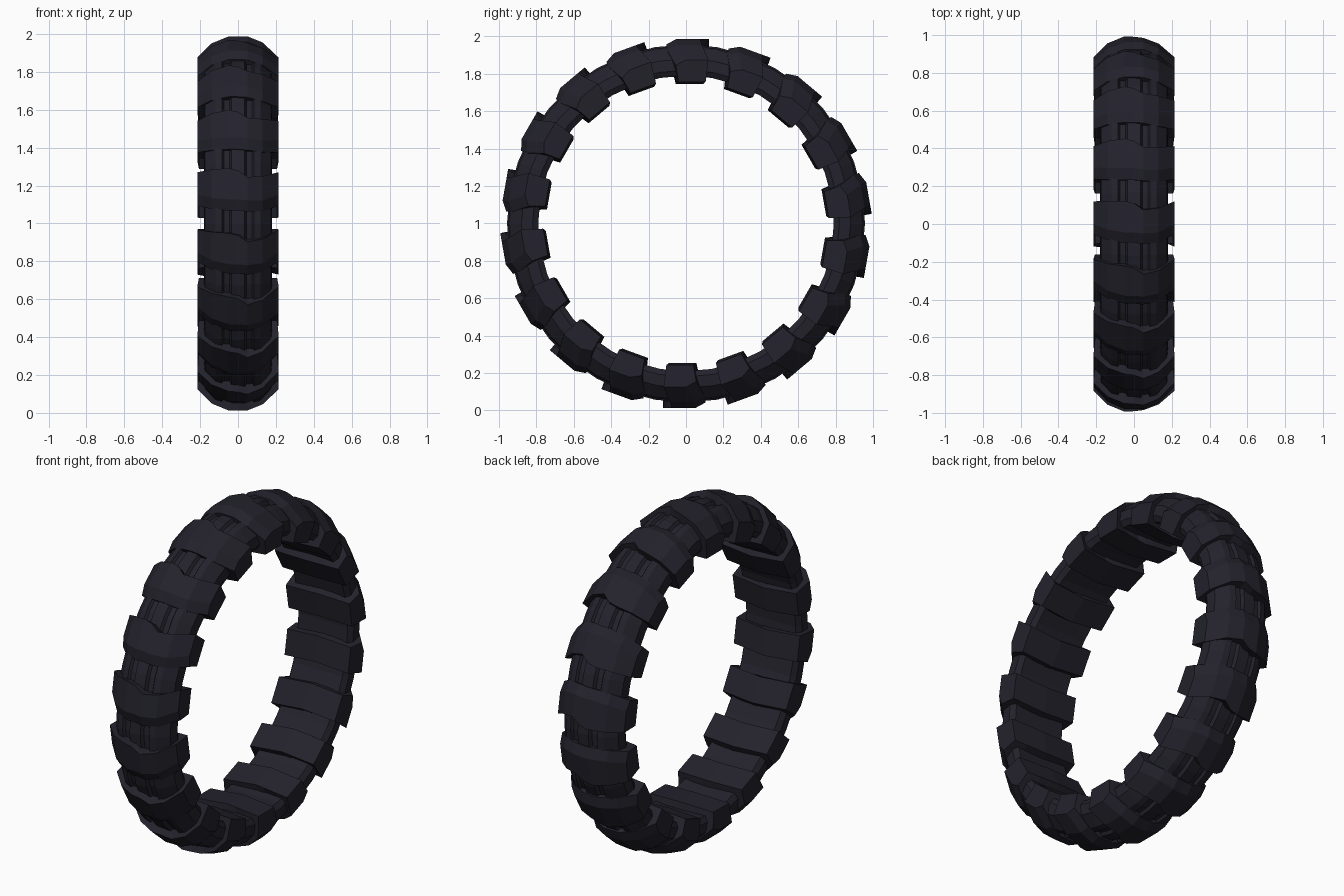
import bpy, bmesh, math

if "Cube" in bpy.data.objects:
    bpy.data.objects.remove(bpy.data.objects["Cube"])

rubber = bpy.data.materials.new("dark_rubber")
rubber.diffuse_color = (0.017, 0.016, 0.025, 1)
rubber.use_nodes = True
rubber.node_tree.nodes["Principled BSDF"].inputs["Base Color"].default_value = rubber.diffuse_color


def place(x, r, t, a):
    """x across the tyre, r outward from the hub, t clockwise along the tread."""
    c, s = math.cos(a), math.sin(a)
    return (x, r * c + t * s, 1 + r * s - t * c)


def finish(name, bm):
    bmesh.ops.recalc_face_normals(bm, faces=bm.faces)
    me = bpy.data.meshes.new(name)
    bm.to_mesh(me)
    bm.free()
    me.materials.append(rubber)
    ob = bpy.data.objects.new(name, me)
    bpy.context.collection.objects.link(ob)
    return ob


# carcass: grooved cross-section swept round the hub
half = [(0.035, 0.957), (0.045, 0.938), (0.075, 0.936), (0.085, 0.95),
        (0.12, 0.94), (0.175, 0.88), (0.18, 0.82), (0.16, 0.79)]
profile = half + [(-x, r) for x, r in reversed(half)]
bm = bmesh.new()
N = 36
rings = [[bm.verts.new(place(x, r, 0, 2 * math.pi * i / N)) for x, r in profile]
         for i in range(N)]
for i in range(N):
    a, b = rings[i], rings[(i + 1) % N]
    for j in range(len(profile)):
        k = (j + 1) % len(profile)
        bm.faces.new((a[j], a[k], b[k], b[j]))
finish("tyre_carcass", bm)

# tread block columns: x, outer radius, start and end along the tread
columns = [(-0.215, 0.875, -0.055, 0.120), (-0.14, 0.950, -0.085, 0.122),
           (-0.05, 0.987, -0.100, 0.122), (0.0, 0.987, -0.100, 0.110),
           (0.05, 0.987, -0.105, 0.075), (0.13, 0.955, -0.100, 0.085),
           (0.215, 0.875, -0.055, 0.120)]


def tread_block(index, angle):
    bm = bmesh.new()
    cols = []
    for x, r, t0, t1 in columns:
        xi = x * 0.96
        ri = 0.745 + 0.012 * abs(x) / 0.215
        bend = 0.015 * (1 - abs(x) / 0.215)
        pts = [(x, r - 0.03, t0), (x, r, t0 + 0.055), (x, r, t1),
               (xi, ri, 0.105 - bend), (xi, ri, -0.04 - bend)]
        cols.append([bm.verts.new(place(px, pr, pt, angle)) for px, pr, pt in pts])
    for a, b in zip(cols, cols[1:]):
        for j in range(5):
            k = (j + 1) % 5
            bm.faces.new((a[j], a[k], b[k], b[j]))
    bm.faces.new(cols[0])
    bm.faces.new(cols[-1])
    finish(f"tread_block_{index:02d}", bm)


for i in range(18):
    tread_block(i, math.radians(10 + 20 * i))
